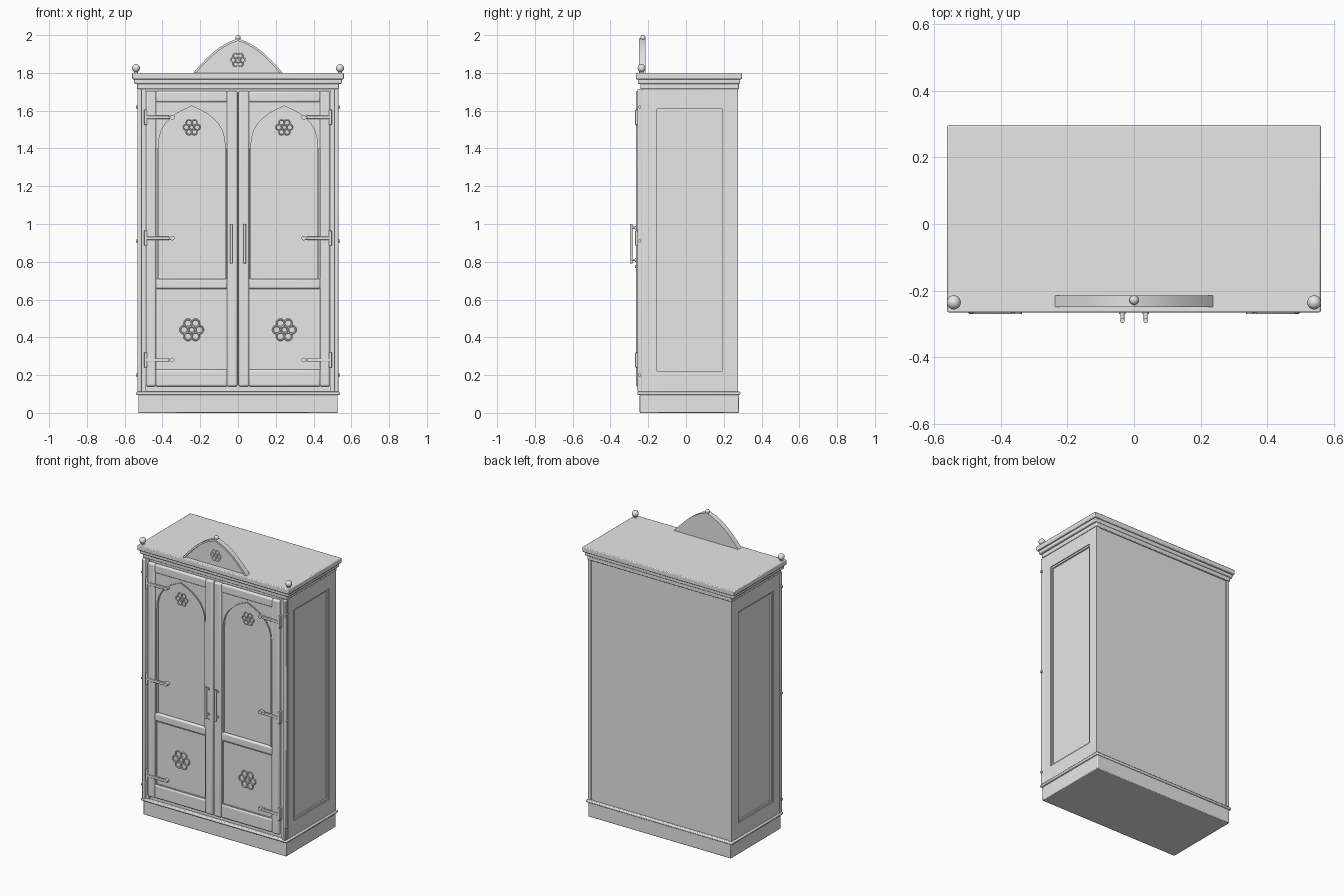
import bpy, bmesh, math
from mathutils import Matrix

if "Cube" in bpy.data.objects:
    bpy.data.objects.remove(bpy.data.objects["Cube"])

mat = bpy.data.materials.new("grey")
mat.diffuse_color = (0.8, 0.8, 0.8, 1)
mat.use_nodes = True
mat.node_tree.nodes["Principled BSDF"].inputs["Base Color"].default_value = mat.diffuse_color


def finish(name, bm, bevel=0.0, segs=2):
    bmesh.ops.recalc_face_normals(bm, faces=bm.faces)
    me = bpy.data.meshes.new(name)
    bm.to_mesh(me)
    bm.free()
    ob = bpy.data.objects.new(name, me)
    bpy.context.collection.objects.link(ob)
    me.materials.append(mat)
    if bevel:
        m = ob.modifiers.new("bevel", 'BEVEL')
        m.width, m.segments = bevel, segs
    bpy.ops.object.select_all(action='DESELECT')
    ob.select_set(True)
    bpy.context.view_layer.objects.active = ob
    bpy.ops.object.shade_smooth_by_angle(angle=math.radians(40))
    return ob


def box(name, x, y, z, bevel=0.0, segs=2):
    bm = bmesh.new()
    size = [abs(a[1] - a[0]) for a in (x, y, z)]
    mid = [(a[0] + a[1]) / 2 for a in (x, y, z)]
    bmesh.ops.create_cube(bm, size=1, matrix=Matrix.Translation(mid) @ Matrix.Diagonal((*size, 1)))
    return finish(name, bm, bevel, segs)


def prism(name, pts, y0, y1, bevel=0.0):
    # x-z outline extruded along y
    bm = bmesh.new()
    f = bm.faces.new([bm.verts.new((x, y0, z)) for x, z in pts])
    ext = bmesh.ops.extrude_face_region(bm, geom=[f])
    for v in ext['geom']:
        if isinstance(v, bmesh.types.BMVert):
            v.co.y = y1
    return finish(name, bm, bevel)


def ball(name, x, y, z, r):
    bm = bmesh.new()
    bmesh.ops.create_uvsphere(bm, u_segments=20, v_segments=12, radius=r, matrix=Matrix.Translation((x, y, z)))
    return finish(name, bm)


def rod(name, p, r, length, axis, segs=16):
    rot = {'x': Matrix.Rotation(math.pi / 2, 4, 'Y'), 'y': Matrix.Rotation(math.pi / 2, 4, 'X'),
           'z': Matrix()}[axis]
    bm = bmesh.new()
    bmesh.ops.create_cone(bm, cap_ends=True, segments=segs, radius1=r, radius2=r, depth=length,
                          matrix=Matrix.Translation(p) @ rot)
    return finish(name, bm)


def band(name, path, width, y0, y1, closed=False):
    # flat moulding following an x-z path, offset inward to the right of travel
    n, inner = len(path), []
    for i, (x, z) in enumerate(path):
        a = path[i - 1] if i or closed else path[i]
        b = path[(i + 1) % n] if i < n - 1 or closed else path[i]
        dx, dz = b[0] - a[0], b[1] - a[1]
        l = math.hypot(dx, dz)
        inner.append((x + dz / l * width, z - dx / l * width))
    bm = bmesh.new()
    rows = [[bm.verts.new((x, y, z)) for x, z in p]
            for p, y in ((path, y0), (inner, y0), (inner, y1), (path, y1))]
    for i in range(n if closed else n - 1):
        j = (i + 1) % n
        for k in range(4):
            q = rows[(k + 1) % 4]
            bm.faces.new((rows[k][i], rows[k][j], q[j], q[i]))
    if not closed:
        for i in (0, n - 1):
            bm.faces.new([r[i] for r in rows])
    return finish(name, bm)


def rosette(name, cx, cz, y, r):
    # six small rings around a centre ring
    bm = bmesh.new()
    spots = [(0, 0, 0.26)] + [(0.64 * math.cos(k * math.pi / 3), 0.64 * math.sin(k * math.pi / 3), 0.32)
                              for k in range(6)]
    for px, pz, pr in spots:
        grid = []
        for i in range(20):
            a = i * math.tau / 20
            row = []
            for j in range(6):
                b = j * math.tau / 6
                d = r * (pr + 0.07 * math.cos(b))
                row.append(bm.verts.new((cx + r * px + d * math.cos(a), y + 0.08 * r * math.sin(b),
                                         cz + r * pz + d * math.sin(a))))
            grid.append(row)
        for i in range(20):
            for j in range(6):
                a, b = grid[i], grid[(i + 1) % 20]
                bm.faces.new((a[j], b[j], b[(j + 1) % 6], a[(j + 1) % 6]))
    return finish(name, bm)


# plinth, carcass and back
box("plinth", (-.528, .528), (-.245, .28), (0, .097), .004)
box("plinth_moulding", (-.54, .54), (-.257, .288), (.095, .112), .006)
box("carcass", (-.515, .515), (-.235, .27), (.11, 1.73))

# stepped cornice
box("cornice_lower", (-.535, .535), (-.242, .28), (1.715, 1.745), .004)
box("cornice_middle", (-.55, .55), (-.255, .287), (1.742, 1.768), .006)
box("cornice_top", (-.56, .56), (-.265, .296), (1.766, 1.80), .005)

for s in (-1, 1):
    # side frame around recessed panel
    sx = (s * .513, s * .53)
    box("side_front_stile", sx, (-.235, -.165), (.11, 1.72))
    box("side_back_stile", sx, (.205, .276), (.11, 1.72))
    box("side_bottom_rail", sx, (-.165, .205), (.11, .21))
    box("side_top_rail", sx, (-.165, .205), (1.62, 1.72))
    tx = (s * .513, s * .524)
    for y in (-.165, .193):
        box("side_panel_trim", tx, (y, y + .012), (.21, 1.62))
    for z in (.21, 1.608):
        box("side_panel_trim", tx, (-.165, .205), (z, z + .012))
    box("back_corner_strip", (s * .508, s * .53), (.26, .276), (.11, 1.72))
    # front corner post and pegs
    box("corner_post", (s * .51, s * .532), (-.257, -.23), (.11, 1.715), .006)
    box("front_jamb", (s * .488, s * .51), (-.243, -.23), (.11, 1.715))
    for z in (.2, .91, 1.62):
        rod("side_peg", (s * .533, -.245, z), .008, .014, 'x', 10)
    # corner finials
    rod("finial_stem", (s * .54, -.235, 1.803), .01, .012, 'z')
    ball("corner_finial", s * .54, -.235, 1.825, .021)

    # door frame
    c = s * .245
    box("door_outer_stile", (s * .433, s * .487), (-.265, -.235), (.14, 1.705), .01, 3)
    box("door_inner_stile", (s * .003, s * .059), (-.265, -.235), (.14, 1.705), .01, 3)
    for n, z0, z1 in (("bottom", .14, .23), ("middle", .657, .71), ("top", 1.645, 1.703)):
        box("door_" + n + "_rail", (s * .055, s * .437), (-.26, -.235), (z0, z1), .01, 3)
    box("door_lower_panel", (s * .055, s * .437), (-.247, -.233), (.22, .665))
    box("door_glass", (s * .055, s * .437), (-.239, -.233), (.70, 1.65))

    # pointed arch infill and its moulding
    half = [(.184, 1.40), (.18, 1.455), (.167, 1.5), (.145, 1.537), (.115, 1.567),
            (.085, 1.59), (.05, 1.61), (.022, 1.622)]
    arch = [(c - x, z) for x, z in half] + [(c, 1.632)] + [(c + x, z) for x, z in reversed(half)]
    prism("arch_infill", arch + [(c + .19, 1.40), (c + .19, 1.65), (c - .19, 1.65), (c - .19, 1.40)],
          -.253, -.235)
    band("arch_moulding", [(c - .184, .71)] + arch + [(c + .184, .71)], .007, -.257, -.235)
    band("panel_moulding", [(c - .186, .23), (c - .186, .657), (c + .186, .657), (c + .186, .23)],
         .008, -.254, -.24, True)
    rosette("lower_rosette", c, .44, -.251, .063)
    rosette("upper_rosette", c, 1.512, -.244, .045)

    # strap hinges
    for z in (.28, .925, 1.565):
        box("hinge_plate", (s * .481, s * .497), (-.269, -.24), (z - .04, z + .04), .003)
        box("hinge_strap", (s * .365, s * .485), (-.270, -.258), (z - .009, z + .009), .003)
        box("hinge_neck", (s * .345, s * .37), (-.268, -.24), (z - .006, z + .006), .002)
        rod("hinge_tip", (s * .348, -.256, z), .012, .026, 'y')

    # pull handle
    rod("handle_bar", (s * .035, -.29, .895), .007, .21, 'z')
    for z in (.81, .98):
        rod("handle_post", (s * .035, -.276, z), .006, .028, 'y', 12)
        rod("handle_plate", (s * .035, -.266, z), .01, .006, 'y')

rod("keyhole_plate", (-.035, -.266, .775), .008, .006, 'y')

# crest with trim, rosette and finial
side = [(.236, 1.80), (.207, 1.835), (.175, 1.868), (.137, 1.905), (.095, 1.937), (.048, 1.964)]
crest = [(-x, z) for x, z in side] + [(0, 1.982)] + [(x, z) for x, z in reversed(side)]
prism("crest_panel", crest, -.235, -.214)
band("crest_trim", crest, .012, -.249, -.233)
rosette("crest_rosette", 0, 1.868, -.237, .04)
ball("crest_finial", 0, -.228, 1.986, .014)
